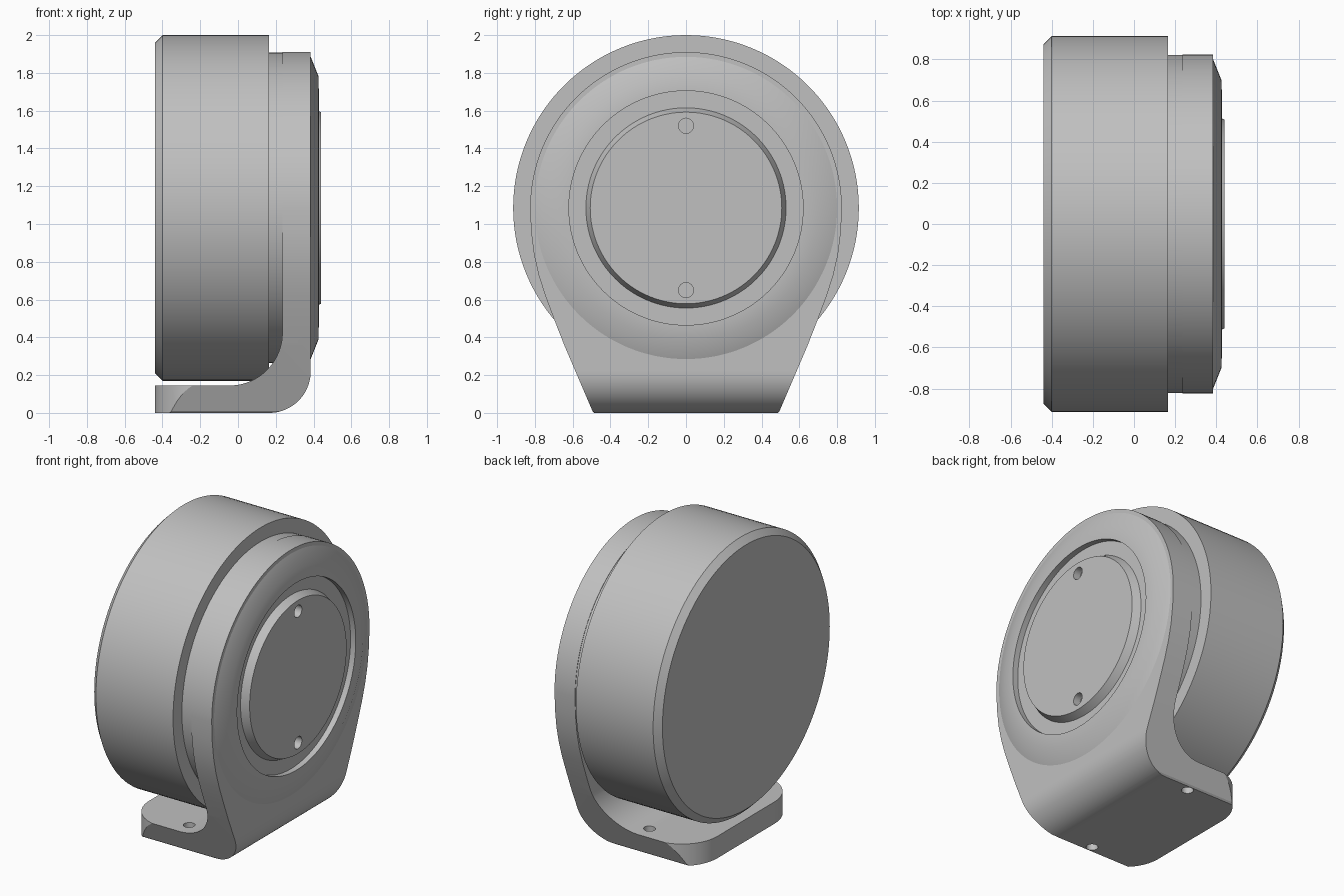
import bpy, bmesh, math
from mathutils import Matrix, Vector

cube = bpy.data.objects.get("Cube")
if cube:
    bpy.data.objects.remove(cube, do_unlink=True)

AXIS_Z = 1.085          # height of the drum axis
SEG = 128

grey = bpy.data.materials.new("satin grey")
grey.use_nodes = True
grey.diffuse_color = (0.53, 0.53, 0.53, 1)
grey.node_tree.nodes["Principled BSDF"].inputs["Base Color"].default_value = (0.53, 0.53, 0.53, 1)


def make(name, bm):
    bmesh.ops.recalc_face_normals(bm, faces=bm.faces)
    mesh = bpy.data.meshes.new(name)
    bm.to_mesh(mesh)
    bm.free()
    mesh.materials.append(grey)
    ob = bpy.data.objects.new(name, mesh)
    bpy.context.collection.objects.link(ob)
    return ob


def prism(name, points, place, low, high):
    """Extrude a 2D outline; place(a, b, depth) gives the 3D point."""
    bm = bmesh.new()
    ends = [[bm.verts.new(place(a, b, d)) for a, b in points] for d in (low, high)]
    for ring in ends:
        bm.faces.new(ring)
    n = len(points)
    for i in range(n):
        j = (i + 1) % n
        bm.faces.new((ends[0][i], ends[0][j], ends[1][j], ends[1][i]))
    return make(name, bm)


def lathe(name, profile):
    """Revolve (radius, x) points about the drum axis."""
    bm = bmesh.new()
    verts = [bm.verts.new((x, 0, AXIS_Z + r)) for r, x in profile]
    edges = [bm.edges.new(pair) for pair in zip(verts, verts[1:])]
    bmesh.ops.spin(bm, geom=verts + edges, cent=(0, 0, AXIS_Z), axis=(1, 0, 0),
                   angle=math.tau, steps=SEG, use_duplicate=False)
    bmesh.ops.remove_doubles(bm, verts=bm.verts, dist=1e-4)
    return make(name, bm)


def cylinder(name, radius, depth, centre, along_x=False):
    bm = bmesh.new()
    turn = Matrix.Rotation(math.pi / 2, 4, 'Y') if along_x else Matrix()
    bmesh.ops.create_cone(bm, cap_ends=True, segments=32, radius1=radius, radius2=radius,
                          depth=depth, matrix=Matrix.Translation(Vector(centre)) @ turn)
    return make(name, bm)


def boolean(ob, cutter, operation):
    """Apply a boolean and discard the cutter."""
    mod = ob.modifiers.new("cut", 'BOOLEAN')
    mod.object, mod.operation, mod.solver = cutter, operation, 'EXACT'
    graph = bpy.context.evaluated_depsgraph_get()
    mesh = bpy.data.meshes.new_from_object(ob.evaluated_get(graph))
    ob.modifiers.clear()
    ob.data = mesh
    bpy.data.objects.remove(cutter, do_unlink=True)


def arc(cx, cy, r, start, end, n):
    angles = [math.radians(start + (end - start) * i / n) for i in range(n + 1)]
    return [(cx + r * math.cos(a), cy + r * math.sin(a)) for a in angles]


# Drum with a chamfered rear edge
drum = lathe("drum", [(0, -0.44), (0.875, -0.44), (0.915, -0.40), (0.915, 0.165), (0, 0.165)])

# Bent bracket: side profile of foot, bend and upright plate
side = ([(-0.44, 0)] + arc(0.165, 0.22, 0.22, -90, 0, 20) + [(0.385, 1.95), (0.235, 1.95)]
        + arc(-0.045, 0.425, 0.28, 0, -90, 20) + [(-0.44, 0.145)])
bracket = prism("bracket", side, lambda a, b, d: (a, d, b), -1, 1)

# Trim to the round-topped, tapering face outline
flank = [(0.475, -0.01), (0.495, 0.01), (0.553, 0.145), (0.645, 0.36), (0.70, 0.5),
         (0.745, 0.62), (0.78, 0.73), (0.805, 0.84), (0.82, 0.96)]
face = flank + arc(0, AXIS_Z, 0.825, 0, 180, 64) + [(-y, z) for y, z in reversed(flank)]
boolean(bracket, prism("face_trim", face, lambda a, b, d: (d, a, b), -1, 1), 'INTERSECT')

# Round the free corners of the foot
half = [(0.6, 0.95), (0.0, 0.95), (-0.04, 0.56)] + arc(-0.18, 0.30, 0.26, 90, 180, 16)
plan = half + [(x, -y) for x, y in reversed(half)]
boolean(bracket, prism("foot_trim", plan, lambda a, b, d: (a, b, d), -0.5, 2.5), 'INTERSECT')

# Screw holes through the foot
for y in (-0.445, 0.445):
    boolean(bracket, cylinder("foot_hole", 0.036, 0.6, (-0.045, y, 0)), 'DIFFERENCE')

# Boss joining the bracket to the drum
boss = lathe("boss", [(0, 0.15), (0.822, 0.15), (0.822, 0.30), (0, 0.30)])

# Raised pad with a recessed ring and a central cap
cap = lathe("pad_and_cap", [(0, 0.32), (0.80, 0.32), (0.80, 0.385), (0.70, 0.425), (0.62, 0.428),
                            (0.62, 0.39), (0.53, 0.39), (0.507, 0.44), (0, 0.44)])
for dz in (-0.435, 0.435):
    boolean(cap, cylinder("cap_hole", 0.04, 0.1, (0.44, 0, AXIS_Z + dz), True), 'DIFFERENCE')

# Smooth shading with crisp edges
bpy.ops.object.select_all(action='DESELECT')
for ob in (drum, bracket, boss, cap):
    ob.select_set(True)
    bpy.context.view_layer.objects.active = ob
bpy.ops.object.shade_smooth_by_angle(angle=math.radians(20))
